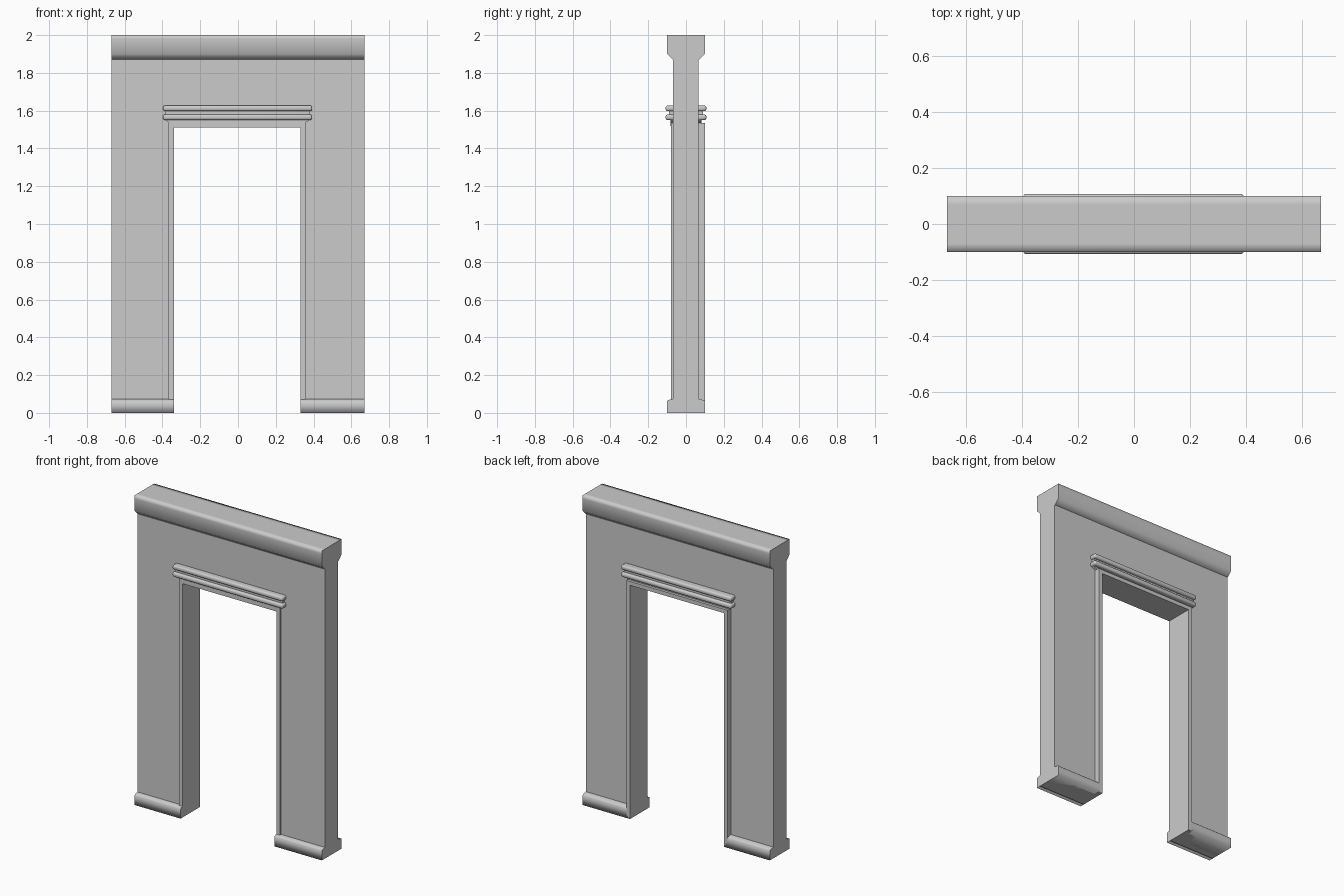
import bpy, bmesh
from mathutils import Vector

cube = bpy.data.objects.get("Cube")
if cube:
    bpy.data.objects.remove(cube, do_unlink=True)

stone = bpy.data.materials.new("grey_stone")
stone.use_nodes = True
colour = (0.6, 0.6, 0.6, 1)
stone.diffuse_color = colour
stone.node_tree.nodes["Principled BSDF"].inputs["Base Color"].default_value = colour

LEFT, RIGHT, HALF = -0.34, 0.33, 0.67   # opening sides and half width
HEAD = 1.51                             # opening height
BACK, FRONT = 0.065, -0.07              # wall faces


def prism(name, outline, axis, start, end, smooth=False):
    """Extrude an outline along x (outline in y, z) or y (outline in x, z)."""
    def place(p, d):
        return Vector((d, p[0], p[1]) if axis == "x" else (p[0], d, p[1]))
    bm = bmesh.new()
    near = [bm.verts.new(place(p, start)) for p in outline]
    far = [bm.verts.new(place(p, end)) for p in outline]
    bm.faces.new(near)
    bm.faces.new(far)
    n = len(outline)
    for i in range(n):
        j = (i + 1) % n
        bm.faces.new((near[i], near[j], far[j], far[i])).smooth = smooth
    bmesh.ops.recalc_face_normals(bm, faces=bm.faces)
    mesh = bpy.data.meshes.new(name)
    bm.to_mesh(mesh)
    bm.free()
    mesh.materials.append(stone)
    obj = bpy.data.objects.new(name, mesh)
    bpy.context.collection.objects.link(obj)
    return obj


def box(name, x, y, z):
    return prism(name, [(x[0], z[0]), (x[1], z[0]), (x[1], z[1]), (x[0], z[1])], "y", *y)


def arch(left, right, top, inner_left, inner_right, inner_top, foot=0):
    return [(left, foot), (left, top), (right, top), (right, foot),
            (inner_right, foot), (inner_right, inner_top),
            (inner_left, inner_top), (inner_left, foot)]


# Wall with doorway
prism("wall", arch(-HALF, HALF, 1.95, LEFT, RIGHT, HEAD), "y", FRONT, BACK)

# Cornice with softly shaded edges
half = [(0.07, 1.87), (0.1, 1.9), (0.1, 1.98), (0.1, 2), (0.07, 2)]
prism("cornice", half + [(-y, z) for y, z in reversed(half)], "x", -HALF, HALF, True)

# Door frames, shallow in front and deep behind
prism("front_frame", arch(LEFT - 0.027, RIGHT + 0.027, 1.535, LEFT, RIGHT, HEAD, 0.03),
      "y", -0.08, FRONT)
prism("back_frame", arch(LEFT - 0.027, RIGHT + 0.027, 1.535, LEFT, RIGHT, HEAD),
      "y", BACK, 0.1)

# Plinths
plinth = [(-0.1, 0), (-0.1, 0.062), (-0.094, 0.068), (-0.07, 0.073),
          (0.065, 0.073), (0.094, 0.068), (0.1, 0.062), (0.1, 0)]
for side, a, b in (("right", -HALF, LEFT), ("left", RIGHT, HALF)):
    prism(side + "_plinth", plinth, "x", a, b, True)

# Hood mouldings above the door on both faces
for face, sign, wall in (("front", -1, FRONT), ("back", 1, BACK)):
    for level, z in (("lower", 1.565), ("upper", 1.612)):
        roll = box(f"{face}_{level}_roll", (-0.397, 0.393),
                   sorted((sign * 0.05, sign * 0.108)), (z - 0.015, z + 0.015))
        bevel = roll.modifiers.new("rounded", "BEVEL")
        bevel.width = 0.012
        bevel.segments = 4
        roll.data.shade_smooth()
    box(face + "_hood_fillet", (-0.385, 0.381),
        sorted((sign * 0.05, sign * 0.09)), (1.57, 1.605))
    prism(face + "_hood_taper", [(LEFT, 1.52), (RIGHT, 1.52), (0.385, 1.553), (-0.39, 1.553)],
          "y", wall, sign * 0.083)
